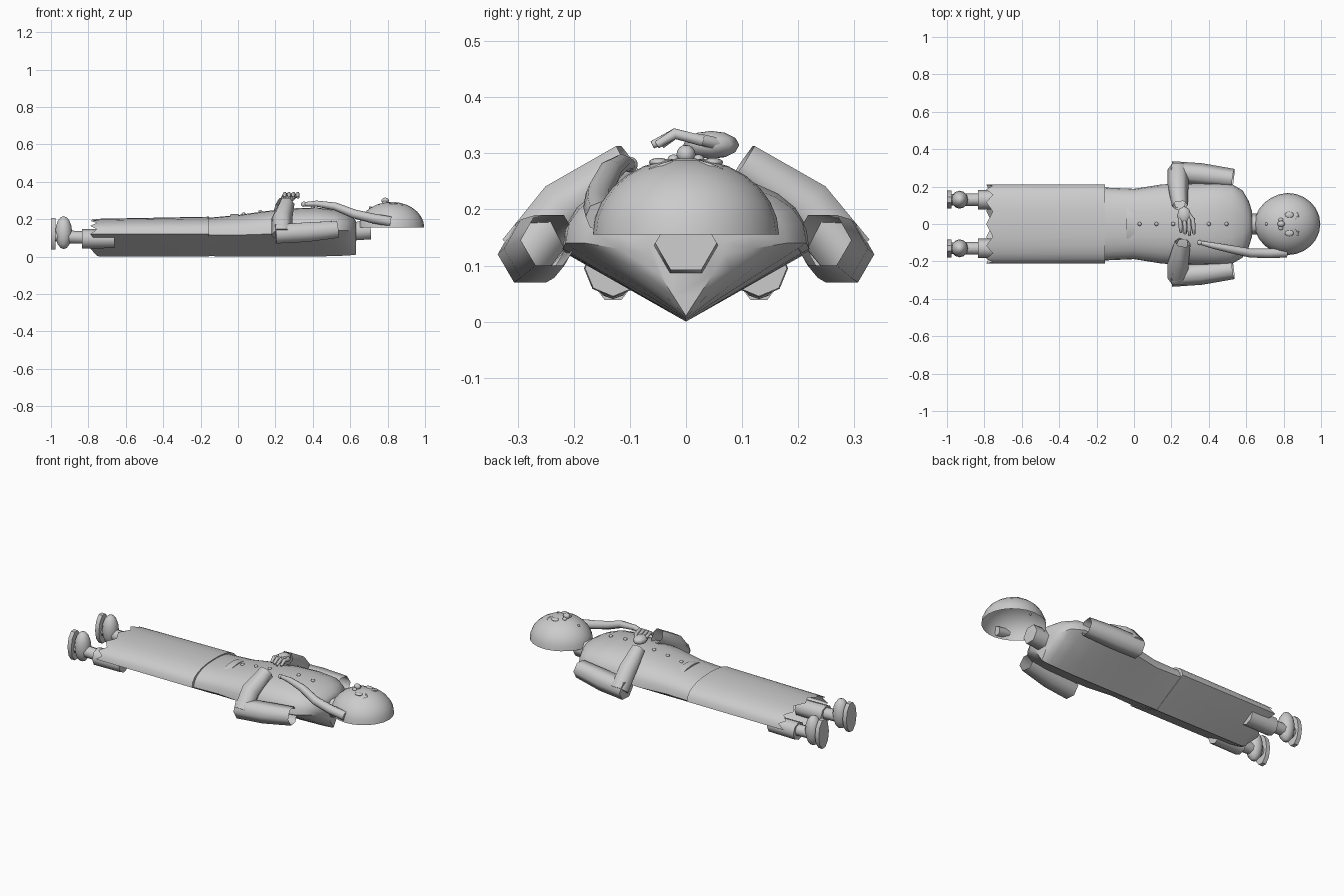
import bpy, bmesh, math
from mathutils import Vector

if "Cube" in bpy.data.objects:
    bpy.data.objects.remove(bpy.data.objects["Cube"])

mat = bpy.data.materials.new("plain grey")
mat.diffuse_color = (0.6, 0.6, 0.6, 1)
mat.use_nodes = True
mat.node_tree.nodes["Principled BSDF"].inputs["Base Color"].default_value = mat.diffuse_color


def finish(name, bm, angle=40):
    bmesh.ops.recalc_face_normals(bm, faces=bm.faces[:])
    me = bpy.data.meshes.new(name)
    bm.to_mesh(me)
    bm.free()
    me.materials.append(mat)
    ob = bpy.data.objects.new(name, me)
    bpy.context.collection.objects.link(ob)
    bpy.ops.object.select_all(action='DESELECT')
    ob.select_set(True)
    bpy.context.view_layer.objects.active = ob
    bpy.ops.object.shade_smooth_by_angle(angle=math.radians(angle))
    return ob


def loft(name, rings, start=True, end=True, angle=40):
    bm = bmesh.new()
    vs = [[bm.verts.new(p) for p in r] for r in rings]
    n = len(rings[0])
    for a, b in zip(vs, vs[1:]):
        for i in range(n):
            bm.faces.new((a[i], a[(i + 1) % n], b[(i + 1) % n], b[i]))
    if start:
        bm.faces.new(vs[0])
    if end:
        bm.faces.new(vs[-1])
    return finish(name, bm, angle)


def tube(name, path, n=6, start=True, end=True, angle=65):
    """Path of (x, y, z, radius); rings are mitred at the bends."""
    pts = [Vector(p[:3]) for p in path]
    rings = []
    for i, p in enumerate(pts):
        a = (p - pts[i - 1]).normalized() if i else Vector()
        b = (pts[i + 1] - p).normalized() if i + 1 < len(pts) else Vector()
        t = (a + b).normalized()
        side = t.cross(Vector((0, 0, 1)))
        if side.length < 0.1:
            side = Vector((0, 1, 0))
        side.normalize()
        up = side.cross(t)
        r = path[i][3]
        rings.append([p + r * (side * math.cos(k * math.tau / n) + up * math.sin(k * math.tau / n))
                      for k in range(n)])
    return loft(name, rings, start, end, angle)


def ball(name, loc, size, u=12, v=8):
    bm = bmesh.new()
    bmesh.ops.create_uvsphere(bm, u_segments=u, v_segments=v, radius=1)
    for p in bm.verts:
        p.co = Vector([p.co[i] * size[i] + loc[i] for i in range(3)])
    return finish(name, bm, 60)


def body_ring(x, w, side, top, bottom=0.0, jag=0.0):
    """Rounded top over a shallow keel-shaped back."""
    pts = []
    for k in range(13):
        a = math.pi * k / 12
        c, s = math.cos(a), math.sin(a)
        pts.append((w * math.copysign(abs(c) ** 0.85, c), side + (top - side) * s ** 0.85))
    for f in (0.67, 0.33, 0, -0.33, -0.67):
        pts.append((-w * f, bottom + (side - bottom) * abs(f)))
    return [(x + jag * (i % 2), y, z) for i, (y, z) in enumerate(pts)]


# Long skirt with a ragged open hem
loft("skirt", [body_ring(-0.79, 0.21, 0.12, 0.2, 0.005, 0.035),
               body_ring(-0.74, 0.212, 0.12, 0.202),
               body_ring(-0.155, 0.212, 0.12, 0.213)], False, True)

# Upper body with rounded shoulders
loft("torso", [body_ring(*r) for r in (
    (-0.16, 0.195, 0.115, 0.207, 0.002), (0.0, 0.188, 0.115, 0.222),
    (0.15, 0.212, 0.12, 0.243), (0.3, 0.217, 0.125, 0.258),
    (0.42, 0.22, 0.13, 0.262), (0.52, 0.215, 0.14, 0.25, 0.003),
    (0.58, 0.18, 0.14, 0.23, 0.005), (0.615, 0.12, 0.13, 0.21, 0.008),
    (0.63, 0.07, 0.12, 0.19, 0.01))])

# Neck
tube("neck", [(0.6, 0, 0.135, 0.058), (0.71, 0, 0.14, 0.055)], 6)

# Hollow half head
head = []
for k in range(8):
    a = math.radians(k * 12.6)
    c, s = math.cos(a), math.sin(a)
    ring = []
    for j in range(24):
        b = j * math.tau / 24
        taper = 1 + 0.06 * math.cos(b) if math.cos(b) < 0 else 1
        ring.append((0.82 + 0.176 * c * math.cos(b),
                     0.166 * c * math.sin(b) * taper, 0.155 + 0.137 * s))
    head.append(ring)
loft("head", head, False, True, 60)

# Face
ball("nose", (0.787, 0, 0.298), (0.02, 0.017, 0.017))
ball("mouth", (0.707, 0, 0.262), (0.008, 0.008, 0.006))
for s in (-1, 1):
    ball("eye", (0.83, s * 0.048, 0.284), (0.024, 0.018, 0.008))
    ball("cheek", (0.785, s * 0.022, 0.289), (0.013, 0.011, 0.009))
    tube("brow", [(0.862, s * 0.025, 0.284, 0.004), (0.878, s * 0.042, 0.278, 0.005),
                  (0.874, s * 0.065, 0.27, 0.004)], 6)

# Long tapering strand beside the head, with a knob tip
tube("strand", [(0.355, -0.1, 0.28, 0.011), (0.42, -0.115, 0.283, 0.016),
                (0.52, -0.135, 0.268, 0.021), (0.62, -0.155, 0.228, 0.024),
                (0.72, -0.157, 0.204, 0.026), (0.815, -0.152, 0.187, 0.027)], 8)
ball("strand_tip", (0.352, -0.1, 0.28), (0.015, 0.014, 0.014))

# Bent sleeves: open upper sleeve and forearm
for s in (-1, 1):
    wrist = 0.26 if s < 0 else 0.245
    tube("upper_sleeve", [(0.53, s * 0.243, 0.145, 0.052), (0.36, s * 0.265, 0.13, 0.06),
                          (0.2, s * 0.278, 0.12, 0.058)], 6, False, True, 65)
    tube("forearm_sleeve", [(0.235, s * 0.29, 0.115, 0.056), (0.235, s * 0.215, 0.205, 0.056),
                            (wrist, s * 0.1, 0.282, 0.043)], 6, True, False, 65)

# Single hand with curled fingers
ball("palm", (0.268, 0.045, 0.315), (0.038, 0.05, 0.025), 8, 6)
for k in range(4):
    x = 0.245 + 0.023 * k
    tube("finger", [(x, 0.03, 0.322, 0.011), (x + 0.005, -0.02, 0.335, 0.011),
                    (x + 0.006, -0.06 + 0.008 * abs(k - 2), 0.315, 0.008)], 6)
tube("thumb", [(0.285, 0.06, 0.315, 0.013), (0.313, 0.025, 0.325, 0.011),
               (0.318, -0.005, 0.33, 0.008)], 6)

# Front buttons and belt buckle
for x, z in ((0.03, 0.227), (0.12, 0.24), (0.21, 0.251), (0.4, 0.263), (0.495, 0.256)):
    ball("button", (x, 0, z), (0.011, 0.011, 0.009), 8, 6)
buckle = []
for k in range(9):
    y = -0.093 + 0.186 * k / 8
    z = 0.224 - 2.4 * y * y
    buckle.append([(-0.04, y, z - 0.006), (0.002, y, z - 0.006),
                   (0.002, y, z + 0.003), (-0.04, y, z + 0.003)])
loft("buckle", buckle)

# Legs and upright feet
for s in (-1, 1):
    y = s * 0.13
    tube("trouser_cuff", [(-0.66, y, 0.095, 0.05), (-0.835, y, 0.095, 0.052)], 8)
    tube("ankle", [(-0.76, y, 0.1, 0.034), (-0.91, y, 0.105, 0.034)], 8)
    ball("shoe", (-0.932, y, 0.128), (0.045, 0.048, 0.088))
    sole = []
    for x in (-1.0, -0.975):
        sole.append([(x, y + 0.048 * math.cos(k * math.tau / 10),
                      0.122 + 0.088 * math.sin(k * math.tau / 10)) for k in range(10)])
    loft("sole", sole)
    tube("heel_link", [(-0.98, y, 0.11, 0.03), (-0.94, y, 0.11, 0.03)], 8)
